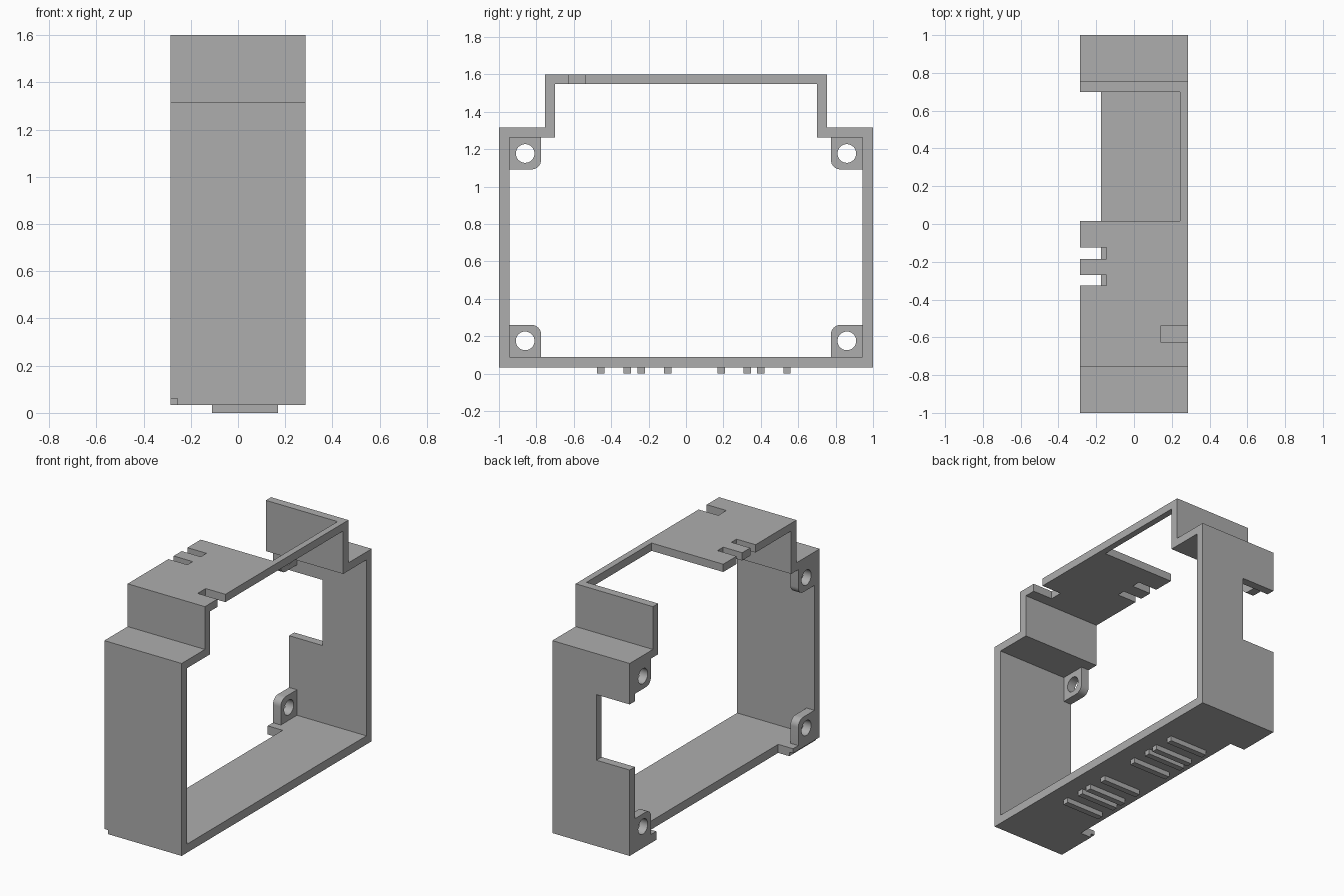
import bpy, bmesh, math

if "Cube" in bpy.data.objects:
    bpy.data.objects.remove(bpy.data.objects["Cube"])

GREY = bpy.data.materials.new("plain_grey")
GREY.diffuse_color = (0.42, 0.42, 0.42, 1)
GREY.use_nodes = True
GREY.node_tree.nodes["Principled BSDF"].inputs["Base Color"].default_value = GREY.diffuse_color
X0, X1 = -0.285, 0.285


def extrude(name, loop, x0, x1):
    """Solid from a closed (y, z) loop pushed along x."""
    bm = bmesh.new()
    face = bm.faces.new([bm.verts.new((x0, y, z)) for y, z in loop])
    out = bmesh.ops.extrude_face_region(bm, geom=[face])
    moved = [v for v in out["geom"] if isinstance(v, bmesh.types.BMVert)]
    bmesh.ops.translate(bm, verts=moved, vec=(x1 - x0, 0, 0))
    bmesh.ops.recalc_face_normals(bm, faces=bm.faces)
    mesh = bpy.data.meshes.new(name)
    bm.to_mesh(mesh)
    bm.free()
    mesh.materials.append(GREY)
    ob = bpy.data.objects.new(name, mesh)
    bpy.context.collection.objects.link(ob)
    return ob


def box(name, xs, ys, zs):
    (a, b), (c, d) = ys, zs
    return extrude(name, [(a, c), (b, c), (b, d), (a, d)], *xs)


def arc(cy, cz, r, a0, a1, n):
    return [(cy + r * math.cos(math.radians(a0 + (a1 - a0) * i / n)),
             cz + r * math.sin(math.radians(a0 + (a1 - a0) * i / n)))
            for i in range(n + 1)]


def cut(target, cutter):
    mod = target.modifiers.new("cut", 'BOOLEAN')
    mod.operation = 'DIFFERENCE'
    mod.solver = 'EXACT'
    mod.object = cutter
    bpy.context.view_layer.objects.active = target
    bpy.ops.object.modifier_apply(modifier=mod.name)
    bpy.data.objects.remove(cutter, do_unlink=True)


def stepped(w, neck, bottom, shoulder, top):
    """Symmetric outline with a narrower raised top."""
    half = [(w, bottom), (w, shoulder), (neck, shoulder), (neck, top)]
    return half + [(-y, z) for y, z in reversed(half)]


# Hollow stepped frame
frame = extrude("frame", stepped(1.0, 0.755, 0.033, 1.315, 1.6), X0, X1)
cut(frame, extrude("cavity", stepped(0.945, 0.70, 0.09, 1.262, 1.548), -0.5, 0.5))

# Openings and slots, given as x, y and z ranges
openings = {
    "roof_opening": ((-0.5, 0.243), (0.015, 0.70), (1.5, 1.7)),
    "roof_slot_a": ((-0.5, -0.145), (-0.185, -0.125), (1.5, 1.7)),
    "roof_slot_b": ((-0.5, -0.145), (-0.325, -0.27), (1.5, 1.7)),
    "roof_slot_c": ((0.14, 0.5), (-0.625, -0.54), (1.5, 1.7)),
    "back_wall_opening": ((-0.5, -0.04), (0.9, 1.1), (0.605, 1.042)),
    "floor_recess": ((-0.5, -0.175), (-0.72, 0.72), (0.0, 0.15)),
    "corner_notch": ((-0.5, -0.257), (-1.1, -0.71), (0.0, 0.06)),
}
for name, ranges in openings.items():
    cut(frame, box(name, *ranges))

# Four screw lugs, each with one rounded corner and a hole
for side, s in (("front", -1), ("back", 1)):
    for level, zc, t in (("lower", 0.175, 1), ("upper", 1.177, -1)):
        # offsets from the hole centre; the rounded corner points inward
        shape = [(0.085, -0.085), (0.085, 0.085)] + arc(-0.035, 0.035, 0.05, 90, 180, 8) + [(-0.085, -0.085)]
        lug = extrude(f"{level}_{side}_lug",
                      [(s * (0.86 + dy), zc + t * dz) for dy, dz in shape], X0, -0.227)
        hole = arc(s * 0.86, zc, 0.05, 0, 360, 32)[:-1]
        cut(lug, extrude("hole", hole, -0.5, 0.0))
        bpy.ops.object.select_all(action='DESELECT')
        lug.select_set(True)
        bpy.context.view_layer.objects.active = lug
        bpy.ops.object.shade_smooth_by_angle(angle=math.radians(30))

# Plain low foot strips under the floor
for i, y in enumerate((-0.385, -0.168, 0.258, 0.47)):
    for j, dy in enumerate((-0.07, 0.07)):
        box(f"foot_strip_{i}_{j}", (-0.11, 0.17), (y + dy - 0.02, y + dy + 0.02), (0.0, 0.033))
